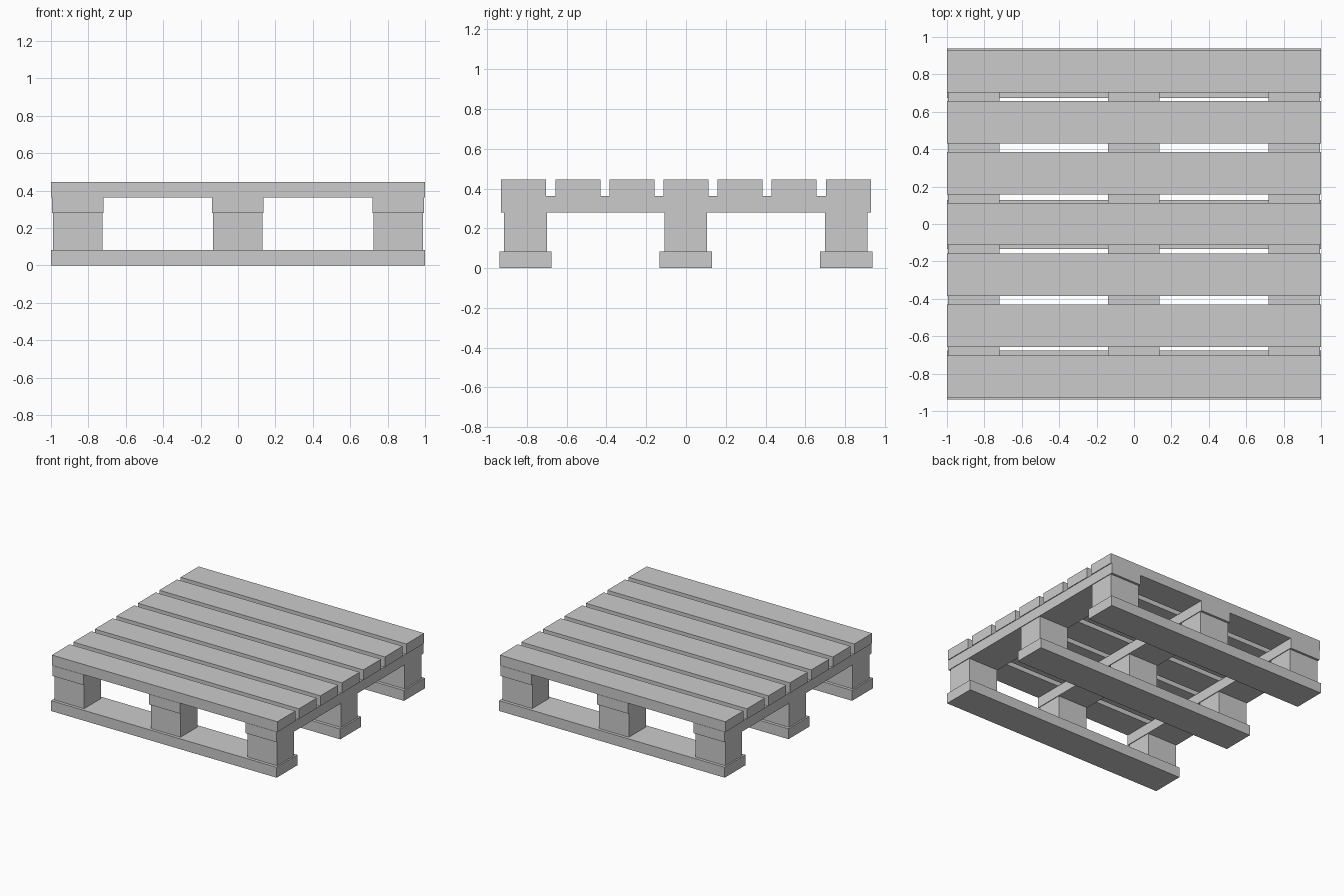
import bpy

if "Cube" in bpy.data.objects:
    bpy.data.objects.remove(bpy.data.objects["Cube"])


def box(name, x, y, z0, z1, width, depth):
    """Box centred on x, y and spanning z0 to z1."""
    bpy.ops.mesh.primitive_cube_add(size=1, location=(x, y, (z0 + z1) / 2))
    ob = bpy.context.object
    ob.name = name
    ob.scale = (width, depth, z1 - z0)
    bpy.ops.object.transform_apply(location=False, rotation=False, scale=True)
    return ob


Z_RUNNER, Z_BLOCK, Z_STRINGER, Z_DECK = 0.083, 0.28, 0.363, 0.445
columns = {"left": -0.856, "middle": -0.001, "right": 0.856}
rows = {"front": -0.807, "centre": -0.002, "back": 0.806}

# Bottom runners along x
for row, y in rows.items():
    box(f"{row}_bottom_runner", 0, y, 0, Z_RUNNER, 2.0, 0.263)

# Nine spacer blocks
for row, y in rows.items():
    for col, x in columns.items():
        box(f"{row}_{col}_block", x, y, Z_RUNNER, Z_BLOCK, 0.264, 0.214)

# Stringer boards along y
for col, x in columns.items():
    box(f"{col}_stringer", x, 0, Z_BLOCK, Z_STRINGER, 0.275, 1.862)

# Seven deck boards along x
for i in range(7):
    box(f"deck_board_{i + 1}", 0, (i - 3) * 0.272, Z_STRINGER, Z_DECK, 2.0, 0.226)
